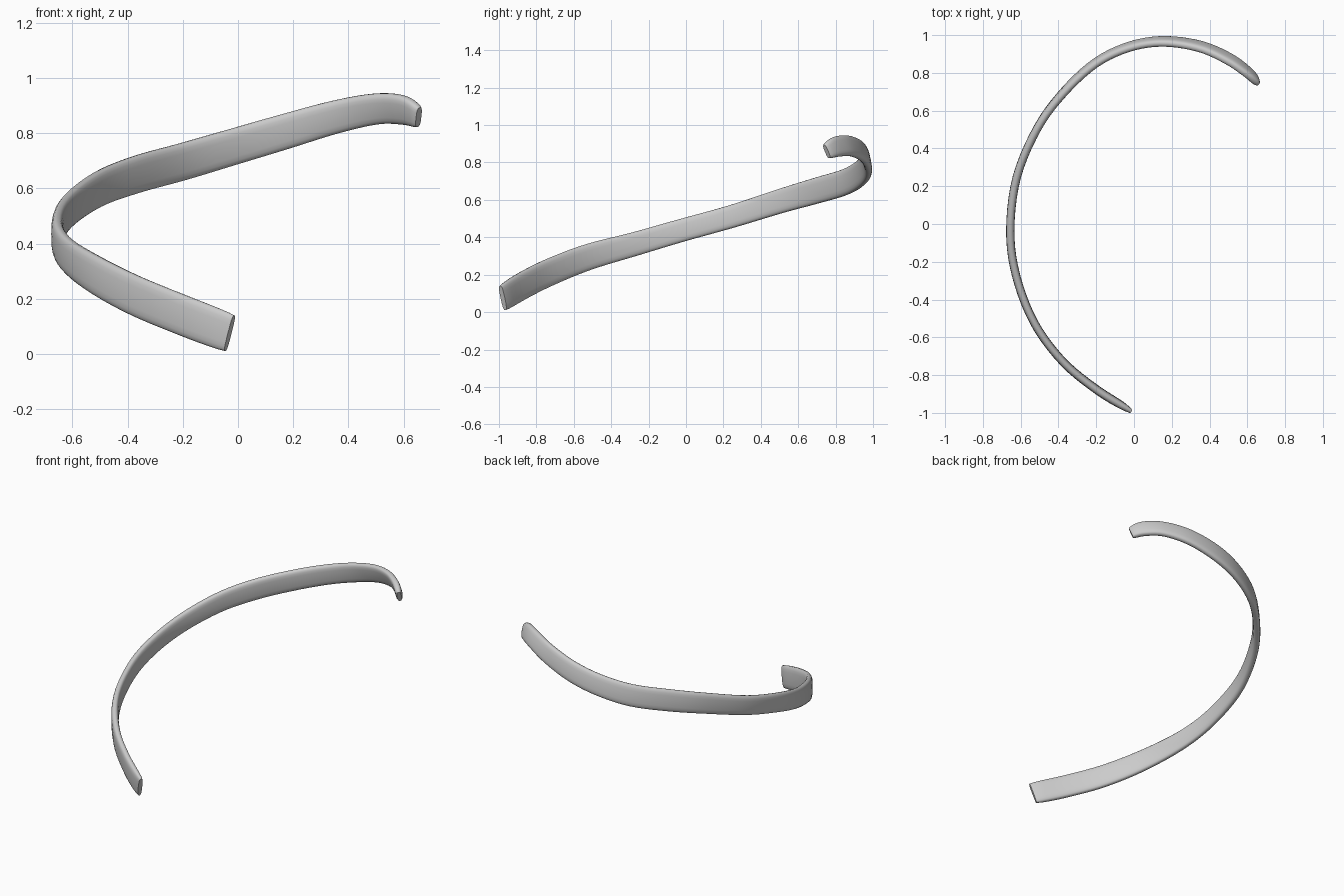
import bpy, bmesh, math
from mathutils import Vector

cube = bpy.data.objects.get("Cube")
if cube:
    bpy.data.objects.remove(cube, do_unlink=True)

# Material
grey = bpy.data.materials.new("plain_grey")
grey.use_nodes = True
colour = (0.6, 0.6, 0.6, 1)
grey.diffuse_color = colour
for node in grey.node_tree.nodes:
    if node.type == "BSDF_PRINCIPLED":
        node.inputs["Base Color"].default_value = colour

# Stations along the band: centre x, y, z, band width, inward lean of the top edge
STATIONS = [
    (-.03, -.98, .075, .145, -.05),
    (-.2, -.875, .14, .148, -.05),
    (-.38, -.725, .215, .147, -.03),
    (-.53, -.52, .295, .14, 0),
    (-.625, -.27, .365, .127, 0),
    (-.655, -.03, .435, .122, 0),
    (-.62, .25, .513, .122, 0),
    (-.51, .51, .595, .13, .03),
    (-.37, .7, .65, .138, .08),
    (-.2, .855, .697, .138, .12),
    (-.02, .94, .75, .134, .16),
    (.16, .967, .803, .13, .2),
    (.35, .94, .858, .122, .28),
    (.5, .875, .888, .115, .35),
    (.6, .805, .884, .11, .3),
    (.655, .752, .858, .085, .2),
]
THICKNESS = .044
STEPS = 5      # rings per station
SIDES = 20     # points around the cross-section


def spline(t):
    """Smooth value of every station column at position t."""
    last = len(STATIONS) - 1
    i = min(int(t), last - 1)
    f = t - i
    a, b, c, d = (STATIONS[max(0, min(last, k))] for k in range(i - 1, i + 3))
    return [q + f * (r - p + f * (2 * p - 5 * q + 4 * r - s + f * (3 * (q - r) + s - p))) / 2
            for p, q, r, s in zip(a, b, c, d)]


def power(v, e):
    return math.copysign(abs(v) ** e, v)


def ring(bm, t, scale):
    """Rounded flat section across the band at position t."""
    end = len(STATIONS) - 1
    x, y, z, width, lean = spline(t)
    ahead, behind = spline(min(t + .1, end)), spline(max(t - .1, 0))
    tangent = (Vector(ahead[:3]) - Vector(behind[:3])).normalized()
    out = Vector((0, 0, 1)).cross(tangent).normalized()
    up = tangent.cross(out)
    top = up * math.cos(lean) - out * math.sin(lean)
    side = out * math.cos(lean) + up * math.sin(lean)
    verts = []
    for k in range(SIDES):
        a = math.tau * k / SIDES
        u = power(math.sin(a), .6) * (width / 2 - THICKNESS * (1 - scale) / 4)
        v = power(math.cos(a), .7) * THICKNESS / 2 * scale
        verts.append(bm.verts.new(Vector((x, y, z)) + top * u + side * v))
    return verts


# Curved band swept through the stations, with softened ends
bm = bmesh.new()
count = (len(STATIONS) - 1) * STEPS
end_scale = [.6, .85, .95]
rings = []
for n in range(count + 1):
    edge = min(n, count - n)
    rings.append(ring(bm, n / STEPS, end_scale[edge] if edge < 3 else 1))
for a, b in zip(rings, rings[1:]):
    for k in range(SIDES):
        j = (k + 1) % SIDES
        bm.faces.new((a[k], a[j], b[j], b[k]))
bm.faces.new(rings[0])
bm.faces.new(rings[-1])
bmesh.ops.recalc_face_normals(bm, faces=bm.faces)

mesh = bpy.data.meshes.new("curved_band")
bm.to_mesh(mesh)
bm.free()
mesh.materials.append(grey)
band = bpy.data.objects.new("curved_band", mesh)
bpy.context.collection.objects.link(band)
bpy.ops.object.select_all(action="DESELECT")
band.select_set(True)
bpy.context.view_layer.objects.active = band
bpy.ops.object.shade_smooth_by_angle(angle=math.radians(50))
